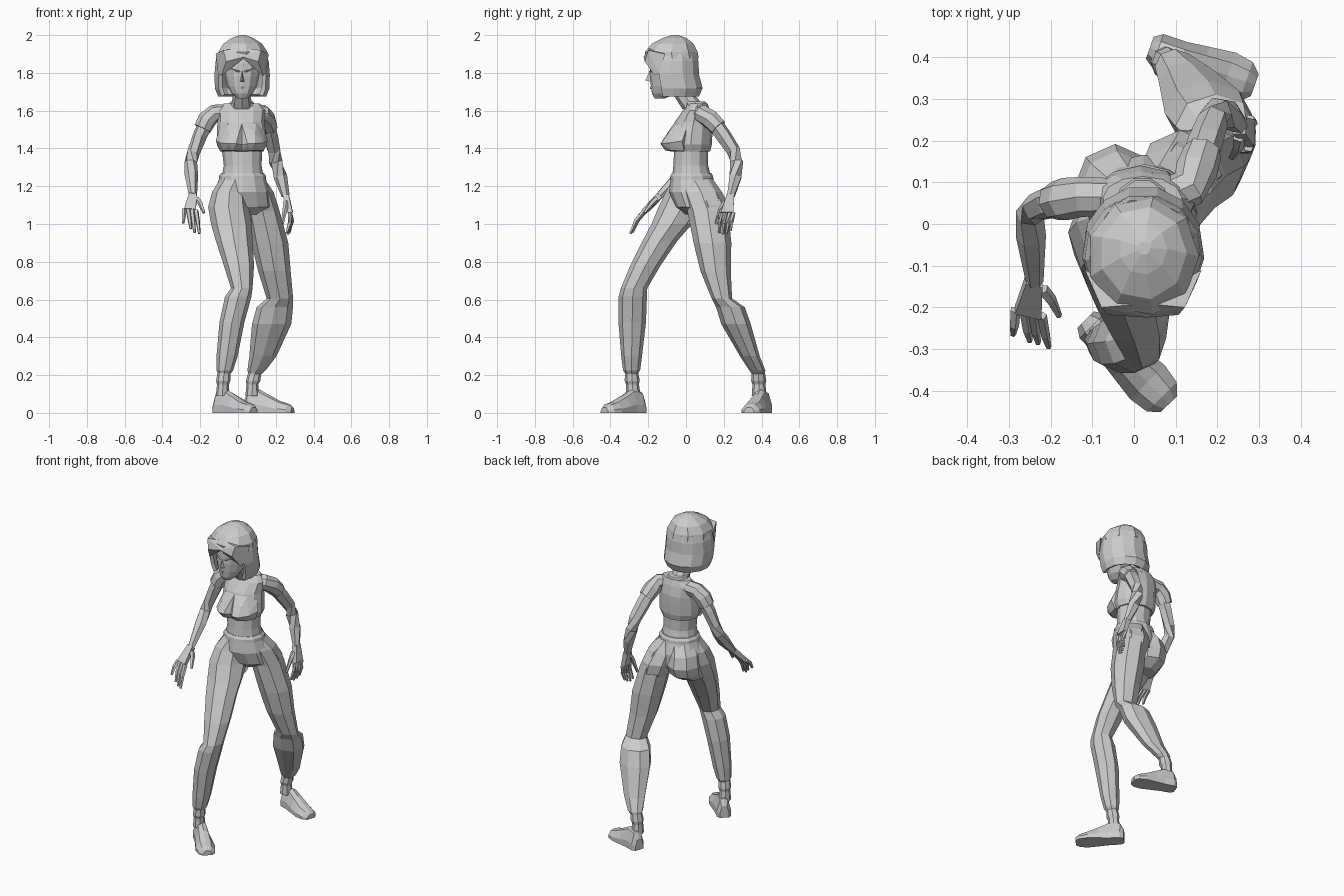
import bpy, bmesh
from math import sin, cos, radians, pi
from mathutils import Vector as V


def finish(name, bm):
    bmesh.ops.recalc_face_normals(bm, faces=bm.faces)
    me = bpy.data.meshes.new(name)
    bm.to_mesh(me)
    bm.free()
    ob = bpy.data.objects.new(name, me)
    bpy.context.collection.objects.link(ob)
    return ob


def skin(name, rings, closed=True):
    """Bridge rings of points; closed rings are capped at both ends."""
    bm = bmesh.new()
    rows = [[bm.verts.new(p) for p in r] for r in rings]
    n = len(rows[0])
    for a, b in zip(rows, rows[1:]):
        for i in range(n if closed else n - 1):
            j = (i + 1) % n
            bm.faces.new((a[i], a[j], b[j], b[i]))
    if closed:
        bm.faces.new(rows[0])
        bm.faces.new(rows[-1])
    return finish(name, bm)


def loft(name, sections, n=8, arc=None):
    """Horizontal ellipses (x, y, z, rx, ry), or open arcs in degrees."""
    if arc:
        a0, a1 = map(radians, arc)
        ang = [a0 + (a1 - a0) * i / (n - 1) for i in range(n)]
    else:
        ang = [2 * pi * i / n for i in range(n)]
    return skin(name, [[(x + rx * cos(t), y + ry * sin(t), z) for t in ang]
                       for x, y, z, rx, ry in sections], not arc)


def tube(name, path, n=6):
    """Round limb through (x, y, z, radius) stations."""
    c = [V(p[:3]) for p in path]
    rings = []
    for i, p in enumerate(path):
        d = c[min(i + 1, len(c) - 1)] - c[max(i - 1, 0)]
        q = d.to_track_quat('Z', 'Y')
        rings.append([c[i] + q @ V((p[3] * cos(2 * pi * k / n), p[3] * sin(2 * pi * k / n), 0))
                      for k in range(n)])
    return skin(name, rings)


def hull(name, pts):
    bm = bmesh.new()
    for p in pts:
        bm.verts.new(p)
    r = bmesh.ops.convex_hull(bm, input=bm.verts)
    loose = [g for g in set(r['geom_interior'] + r['geom_unused']) if isinstance(g, bmesh.types.BMVert)]
    if loose:
        bmesh.ops.delete(bm, geom=loose, context='VERTS')
    return finish(name, bm)


def foot(name, heel, toe):
    """Shoe with a flat sole: stations along heel-toe of half width and height."""
    h, t = V((*heel, 0)), V((*toe, 0))
    side = (t - h).normalized().cross(V((0, 0, 1)))
    prof = [(-.03, .028, .075), (.05, .042, .115), (.28, .043, .125), (.5, .05, .095),
            (.75, .058, .062), (.93, .05, .048), (1.02, .028, .03)]
    shape = [(-1, 0), (-1, .35), (-.55, .9), (0, 1), (.55, .9), (1, .35), (1, 0)]
    skin(name, [[h + (t - h) * s + side * w * a + V((0, 0, z * b)) for a, b in shape]
                for s, w, z in prof])


def hand(name, wrist, knuckles, tips, thick, thumb):
    """Palm hull, four bent fingers and a thumb."""
    k, t, w, th = [V(p) for p in knuckles], [V(p) for p in tips], V(wrist), V(thick)
    across = (k[-1] - k[0]).normalized() * .02
    hull(name + "_palm", [p + th * s for p in k for s in (-1, 1)] +
         [w + across * a + th * s for a in (-1, 1) for s in (-1.2, 1.2)])
    for i in range(4):
        a = k[0].lerp(k[1], i / 3)
        b = t[i]
        m = a.lerp(b, .5) + th * .7
        tube(f"{name}_finger_{i}", [(*a, .013), (*m, .012), (*b, .007)], 5)
    tube(name + "_thumb", [(*w.lerp(V(thumb[0]), .5), .016), (*thumb[0], .014), (*thumb[1], .008)], 5)


# Trousers: pelvis, waistband, seat and two stepping legs
loft("pelvis", [(.055, .06, 1.05, .05, .06), (.03, .055, 1.09, .15, .11), (.022, .038, 1.17, .148, .128),
                (.024, .03, 1.25, .12, .11)], 12)
loft("waistband", [(.024, .03, 1.235, .125, .115), (.024, .03, 1.255, .124, .113),
                   (.024, .03, 1.27, .112, .103)], 12)
loft("seat_left", [(-.01, .05, 1.24, .07, .08), (-.04, .075, 1.17, .09, .1), (-.045, .085, 1.1, .1, .107),
                   (-.05, .07, 1.04, .092, .1), (-.045, .02, 1.0, .085, .08)])
loft("seat_right", [(.06, .06, 1.24, .07, .08), (.09, .09, 1.17, .09, .1), (.11, .117, 1.1, .1, .108),
                    (.125, .125, 1.04, .092, .1), (.14, .12, 1.0, .085, .08)])
loft("front_leg", [(-.012, .02, 1.24, .08, .09), (-.045, .005, 1.17, .092, .112),
                   (-.05, -.02, 1.09, .108, .125),
                   (-.035, -.075, 1.0, .108, .108), (-.02, -.138, .91, .097, .092),
                   (.005, -.215, .78, .08, .08), (.02, -.275, .66, .057, .07),
                   (.001, -.282, .615, .07, .075), (-.032, -.285, .48, .066, .073),
                   (-.058, -.288, .3, .056, .055), (-.07, -.288, .225, .044, .045),
                   (-.073, -.288, .205, .032, .032)])
loft("back_leg", [(.06, .04, 1.24, .08, .09), (.1, .08, 1.17, .088, .11), (.13, .115, 1.07, .09, .108),
                  (.168, .14, .9, .098, .1), (.193, .157, .75, .086, .08), (.222, .19, .605, .07, .054),
                  (.195, .235, .56, .096, .076), (.178, .265, .47, .104, .078),
                  (.132, .338, .3, .072, .052), (.098, .378, .225, .048, .042),
                  (.09, .383, .205, .034, .034)])

# Ankles and shoes
loft("front_ankle", [(-.073, -.288, .22, .034, .034), (-.078, -.285, .17, .038, .04),
                     (-.08, -.283, .15, .031, .034), (-.082, -.28, .09, .036, .04)])
loft("back_ankle", [(.09, .383, .22, .034, .034), (.08, .385, .17, .038, .04),
                    (.076, .386, .15, .031, .034), (.075, .388, .09, .036, .04)])
foot("front_shoe", (-.11, -.235), (.08, -.428))
foot("back_shoe", (.045, .42), (.285, .335))

# Bare midriff, cropped shirt and bust
loft("midriff", [(.024, .03, 1.24, .112, .104), (.025, .025, 1.31, .1, .092),
                 (.02, .028, 1.41, .108, .09)], 12)
loft("shirt", [(.02, .028, 1.385, .115, .1), (.02, .025, 1.42, .132, .112), (.018, .03, 1.48, .13, .11),
               (.016, .04, 1.54, .125, .1), (.018, .055, 1.6, .13, .072),
               (.02, .062, 1.638, .095, .052)], 12)
cup = [(.0, -.065, 1.53), (.075, -.045, 1.53), (.015, -.1, 1.48), (.07, -.095, 1.48), (.03, -.135, 1.425),
       (.07, -.132, 1.425), (.115, -.085, 1.43), (.138, -.02, 1.44), (.0, -.105, 1.42), (.05, -.11, 1.39),
       (.095, -.08, 1.39), (.115, -.01, 1.385), (.0, -.085, 1.385), (.12, 0, 1.5), (0, 0, 1.4)]
for side, s in (("left", -1), ("right", 1)):
    hull("bust_" + side, [(.02 + s * x, y, z) for x, y, z in cup])

# Neck and collar
loft("collar", [(.02, .055, 1.61, .08, .07), (.02, .045, 1.648, .06, .062)], 10)
loft("neck", [(.02, .045, 1.61, .058, .065), (.02, -.008, 1.68, .047, .056), (.02, -.04, 1.76, .05, .06)])

# Arms with short sleeves
tube("left_sleeve", [(-.05, .065, 1.59, .045), (-.125, .065, 1.585, .048), (-.165, .06, 1.55, .051),
                     (-.188, .055, 1.505, .047)], 8)
tube("left_arm", [(-.16, .062, 1.55, .042), (-.2, .052, 1.47, .039), (-.235, .04, 1.38, .034),
                  (-.25, .025, 1.325, .034), (-.247, -.03, 1.26, .036), (-.238, -.14, 1.15, .021)])
tube("right_sleeve", [(.075, .065, 1.59, .045), (.13, .085, 1.585, .048), (.15, .13, 1.553, .051),
                      (.165, .172, 1.51, .047)], 8)
tube("right_arm", [(.152, .14, 1.55, .042), (.172, .2, 1.465, .042), (.19, .25, 1.39, .037),
                   (.2, .268, 1.33, .037), (.225, .262, 1.25, .036), (.252, .238, 1.15, .022)])
hand("left_hand", (-.239, -.135, 1.155), [(-.285, -.205, 1.075), (-.222, -.22, 1.07)],
     [(-.29, -.265, 1.005), (-.25, -.28, .975), (-.23, -.285, .955), (-.205, -.295, .95)],
     (0, -.011, .009), [(-.2, -.18, 1.11), (-.18, -.22, 1.06)])
hand("right_hand", (.253, .236, 1.155), [(.278, .25, 1.06), (.275, .185, 1.06)],
     [(.275, .235, .965), (.27, .215, .95), (.262, .195, .945), (.258, .175, .955)],
     (.013, 0, .003), [(.25, .185, 1.08), (.235, .16, 1.0)])

# Head with simple facial features
loft("head", [(.022, -.138, 1.665, .026, .028), (.022, -.118, 1.69, .055, .062),
              (.022, -.103, 1.73, .078, .083), (.022, -.092, 1.78, .09, .1),
              (.022, -.085, 1.85, .1, .105), (.022, -.08, 1.91, .09, .1)], 12)
hull("nose", [(.022, -.19, 1.815), (.022, -.215, 1.76), (.008, -.18, 1.752), (.036, -.18, 1.752)])
hull("lips", [(x, y, z) for x, y, z in ((0, -.175, 1.722), (.044, -.175, 1.722), (.022, -.192, 1.729),
                                        (.022, -.19, 1.714), (.022, -.16, 1.722))])
for side, s in (("left", -1), ("right", 1)):
    hull("brow_" + side, [(.022 + s * a, y, z) for a, y, z in
                          ((.012, -.196, 1.806), (.012, -.18, 1.816), (.062, -.172, 1.824), (.062, -.16, 1.83),
                           (.04, -.17, 1.8))])

# Bobbed hair: crown, open curtain around the face, swept fringe
loft("hair_crown", [(.022, -.072, 1.875, .137, .142), (.022, -.078, 1.91, .134, .142),
                    (.022, -.07, 1.955, .105, .112), (.022, -.06, 1.985, .058, .062),
                    (.024, -.058, 2.0, .016, .016)], 9)
curtain = loft("hair_curtain", [(.022, -.075, 1.9, .118, .125), (.022, -.073, 1.86, .13, .132),
                                (.022, -.07, 1.79, .136, .132), (.022, -.055, 1.72, .134, .136),
                                (.022, -.058, 1.68, .118, .12)], 10, (-32, 212))
mod = curtain.modifiers.new("thickness", 'SOLIDIFY')
mod.thickness = .022
mod.offset = 0
for side, s in (("left", -1), ("right", 1)):
    hull("fringe_" + side, [(.03 - s * .01, -.19, 1.935), (.03 - s * .01, -.225, 1.885),
                            (.022 + s * .085, -.218, 1.86), (.022 + s * .1, -.2, 1.92),
                            (.022 + s * .128, -.14, 1.8), (.022 + s * .14, -.11, 1.9),
                            (.022 + s * .11, -.165, 1.785)])
